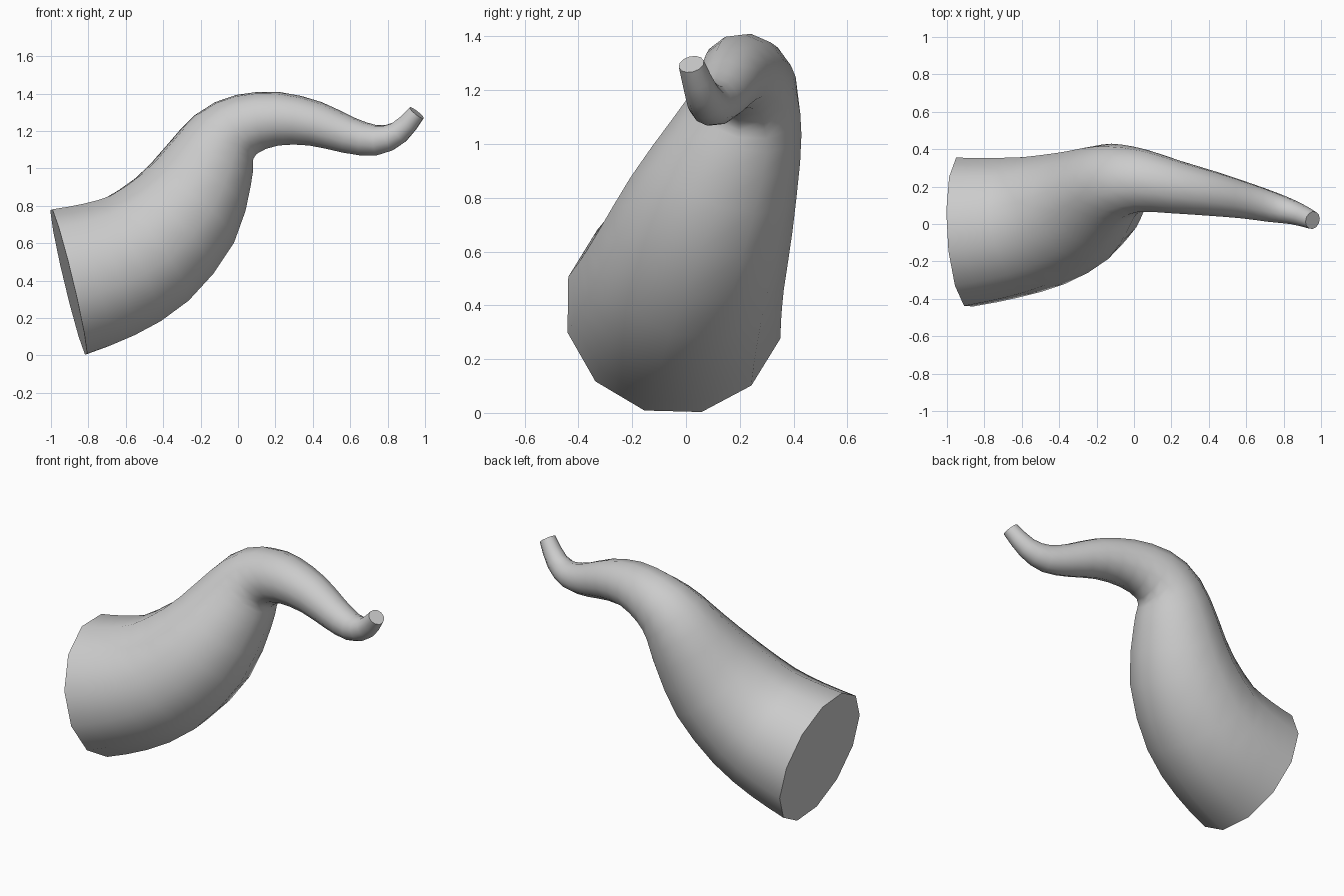
import bpy, bmesh, math
from mathutils import Vector

if "Cube" in bpy.data.objects:
    bpy.data.objects.remove(bpy.data.objects["Cube"])

# Centre line of the horn: x, y, z, radius
PATH = [
    (-0.905, -0.043, 0.392, 0.411),
    (-0.700, -0.020, 0.455, 0.390),
    (-0.490, 0.018, 0.565, 0.362),
    (-0.285, 0.095, 0.775, 0.318),
    (-0.160, 0.185, 1.010, 0.252),
    (-0.075, 0.225, 1.155, 0.205),
    (0.045, 0.230, 1.235, 0.170),
    (0.220, 0.198, 1.265, 0.144),
    (0.415, 0.163, 1.238, 0.121),
    (0.590, 0.127, 1.178, 0.099),
    (0.740, 0.090, 1.150, 0.082),
    (0.860, 0.058, 1.192, 0.063),
    (0.955, 0.020, 1.297, 0.048),
]
START_DIR = Vector((1, 0.06, 0.24)).normalized()
END_DIR = Vector((0.60, -0.20, 0.76)).normalized()
SIDES, STEPS = 12, 2


def catmull(p, i, t):
    """Smooth point between p[i] and p[i + 1]."""
    b, c = p[i], p[i + 1]
    a = p[i - 1] if i > 0 else b * 2 - c
    d = p[i + 2] if i + 2 < len(p) else c * 2 - b
    return 0.5 * (2 * b + (c - a) * t + (2 * a - 5 * b + 4 * c - d) * t * t
                  + (3 * b - a - 3 * c + d) * t ** 3)


knots = [Vector(p) for p in PATH]
pts = [catmull(knots, i, s / STEPS) for i in range(len(knots) - 1) for s in range(STEPS)]
pts.append(knots[-1])
centres = [p.to_3d() for p in pts]

# Sweep a twelve-sided ring along the path without twist
bm = bmesh.new()
rings = []
u = Vector((0, -0.395, 0.115))
last = len(pts) - 1
for k, c in enumerate(centres):
    if k == 0:
        tangent = START_DIR
    elif k == last:
        tangent = END_DIR
    else:
        tangent = (centres[k + 1] - centres[k - 1]).normalized()
    u = (u - tangent * u.dot(tangent)).normalized()
    v = tangent.cross(u)
    ring = []
    for j in range(SIDES):
        a = 2 * math.pi * j / SIDES
        ring.append(bm.verts.new(c + (u * math.cos(a) + v * math.sin(a)) * pts[k].w))
    rings.append(ring)

for r0, r1 in zip(rings, rings[1:]):
    for j in range(SIDES):
        n = (j + 1) % SIDES
        bm.faces.new((r0[j], r0[n], r1[n], r1[j]))

# Flat caps at both ends
bm.faces.new(rings[0][::-1])
bm.faces.new(rings[-1])
bmesh.ops.recalc_face_normals(bm, faces=bm.faces)

mesh = bpy.data.meshes.new("curved_horn")
bm.to_mesh(mesh)
bm.free()
horn = bpy.data.objects.new("curved_horn", mesh)
bpy.context.collection.objects.link(horn)
bpy.context.view_layer.objects.active = horn
horn.select_set(True)
bpy.ops.object.shade_smooth_by_angle(angle=math.radians(60))
